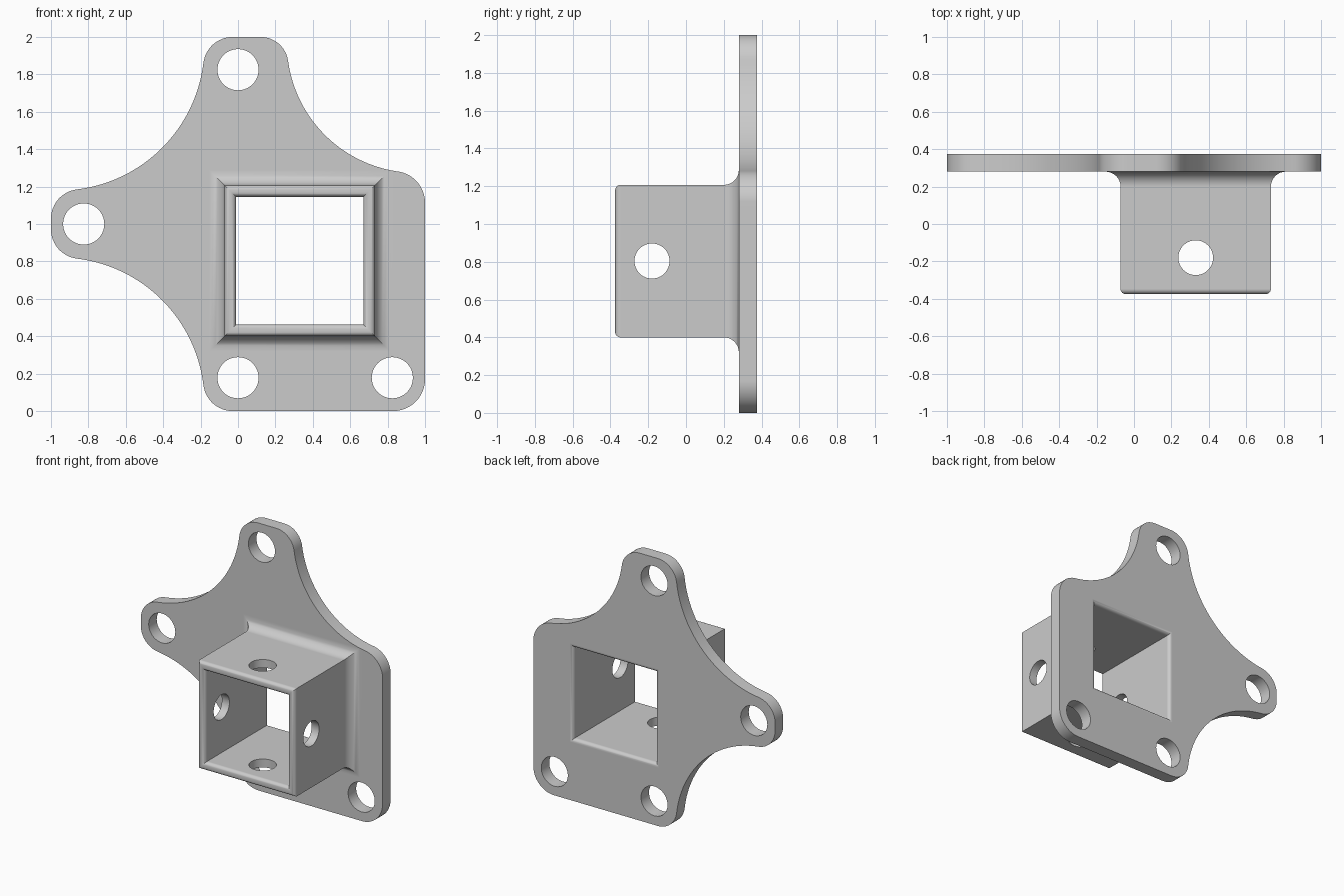
import bpy
import bmesh
import math
from mathutils import Matrix, Vector

cube = bpy.data.objects.get("Cube")
if cube:
    bpy.data.objects.remove(cube, do_unlink=True)

grey = bpy.data.materials.new("plain_grey")
grey.use_nodes = True
colour = (0.6, 0.6, 0.6, 1)
grey.diffuse_color = colour
grey.node_tree.nodes["Principled BSDF"].inputs["Base Color"].default_value = colour


def finish(name, bm):
    bmesh.ops.recalc_face_normals(bm, faces=bm.faces)
    mesh = bpy.data.meshes.new(name)
    bm.to_mesh(mesh)
    bm.free()
    mesh.materials.append(grey)
    ob = bpy.data.objects.new(name, mesh)
    bpy.context.collection.objects.link(ob)
    return ob


def loft(name, rings):
    """Join equal rings of points into a capped solid."""
    bm = bmesh.new()
    loops = [[bm.verts.new(p) for p in ring] for ring in rings]
    n = len(loops[0])
    for a, b in zip(loops, loops[1:]):
        for i in range(n):
            j = (i + 1) % n
            bm.faces.new((a[i], a[j], b[j], b[i]))
    bm.faces.new(loops[0])
    bm.faces.new(loops[-1])
    return finish(name, bm)


def arc(a, b, bulge, steps):
    """Points from a up to b; bulge is height over chord, positive to the left."""
    a, b = Vector(a), Vector(b)
    if not bulge:
        return [a]
    chord = b - a
    left = Vector((-chord.y, chord.x))
    half = 2 * math.atan(2 * bulge)
    centre = (a + b) / 2 - left / (2 * math.tan(half))
    turn = -2 * half / steps
    return [centre + Matrix.Rotation(turn * i, 2) @ (a - centre) for i in range(steps)]


def quarter(cx, cy, r, start, steps=8):
    """Quarter circle, anticlockwise from the start angle in degrees."""
    angles = [math.radians(start + 90 * i / steps) for i in range(steps + 1)]
    return [(cx + r * math.cos(t), cy + r * math.sin(t)) for t in angles]


def square_loft(name, profile, x0, x1, z0, z1):
    """Sweep an (outward offset, y) profile around a rectangle with mitred corners."""
    return loft(name, [[(x0 - e, y, z0 - e), (x1 + e, y, z0 - e),
                        (x1 + e, y, z1 + e), (x0 - e, y, z1 + e)] for e, y in profile])


def boolean(target, tool, operation):
    mod = target.modifiers.new(operation, 'BOOLEAN')
    mod.operation = operation
    mod.solver = 'EXACT'
    mod.object = tool
    bpy.context.view_layer.objects.active = target
    bpy.ops.object.modifier_apply(modifier=mod.name)
    bpy.data.objects.remove(tool, do_unlink=True)


def drill(target, centre, radius, depth, axis):
    bm = bmesh.new()
    turn = Vector((0, 0, 1)).rotation_difference(Vector(axis)).to_matrix().to_4x4()
    bmesh.ops.create_cone(bm, cap_ends=True, segments=48, radius1=radius, radius2=radius,
                          depth=depth, matrix=Matrix.Translation(centre) @ turn)
    boolean(target, finish("hole_cutter", bm), 'DIFFERENCE')


# Plate outline, clockwise: start point of each span and its bulge
spans = [((-1, 1.03), 0.19), ((-0.86, 1.185), -0.172),
         ((-0.185, 1.86), 0.19), ((-0.03, 2), 0),
         ((0.12, 2), 0.19), ((0.268, 1.87), -0.165),
         ((0.845, 1.282), 0.19), ((1, 1.12), 0),
         ((1, 0.17), 0.207), ((0.83, 0), 0),
         ((-0.03, 0), 0.19), ((-0.185, 0.14), -0.172),
         ((-0.86, 0.815), 0.19), ((-1, 0.97), 0)]
outline = []
for (start, bulge), (end, _) in zip(spans, spans[1:] + spans[:1]):
    outline += arc(start, end, bulge, 12 if bulge > 0 else 24)

FRONT, PLATE, BACK = -0.375, 0.28, 0.375
bracket = loft("mounting_bracket", [[(p.x, y, p.y) for p in outline] for y in (PLATE, BACK)])

# Square socket with rounded rim and a fillet running into the plate
rim, fillet = 0.028, 0.08
outer = quarter(-rim, FRONT + rim, rim, -90)
outer += quarter(fillet, PLATE - fillet, fillet, 90)[::-1]
outer += [(fillet, PLATE + 0.05)]
outer = outer[:9] + sorted(outer[9:], key=lambda p: (p[0], p[1]))
socket = square_loft("socket", outer, -0.072, 0.732, 0.4, 1.207)
boolean(bracket, socket, 'UNION')

# Square through opening, flared at both ends
inner = [(rim, FRONT - 0.1)]
inner += quarter(rim, FRONT + rim, rim, 180)[::-1]
inner += quarter(rim, BACK - rim, rim, 90)[::-1]
inner += [(rim, BACK + 0.1)]
opening = square_loft("opening_cutter", inner, -0.01, 0.67, 0.463, 1.145)
boolean(bracket, opening, 'DIFFERENCE')

# Screw holes in the plate
for x, z in ((-0.825, 1.0), (0, 1.825), (0, 0.178), (0.825, 0.178)):
    drill(bracket, (x, 0.33, z), 0.11, 0.3, (0, 1, 0))

# Cross holes through the socket walls
for axis in ((1, 0, 0), (0, 0, 1)):
    drill(bracket, (0.33, -0.18, 0.804), 0.093, 1.2, axis)

# Smooth the rounded parts and keep the flat faces flat
bpy.ops.object.select_all(action='DESELECT')
bracket.select_set(True)
bpy.context.view_layer.objects.active = bracket
bpy.ops.object.shade_smooth_by_angle(angle=math.radians(30))
weighted = bracket.modifiers.new("flat_face_normals", 'WEIGHTED_NORMAL')
weighted.keep_sharp = True
